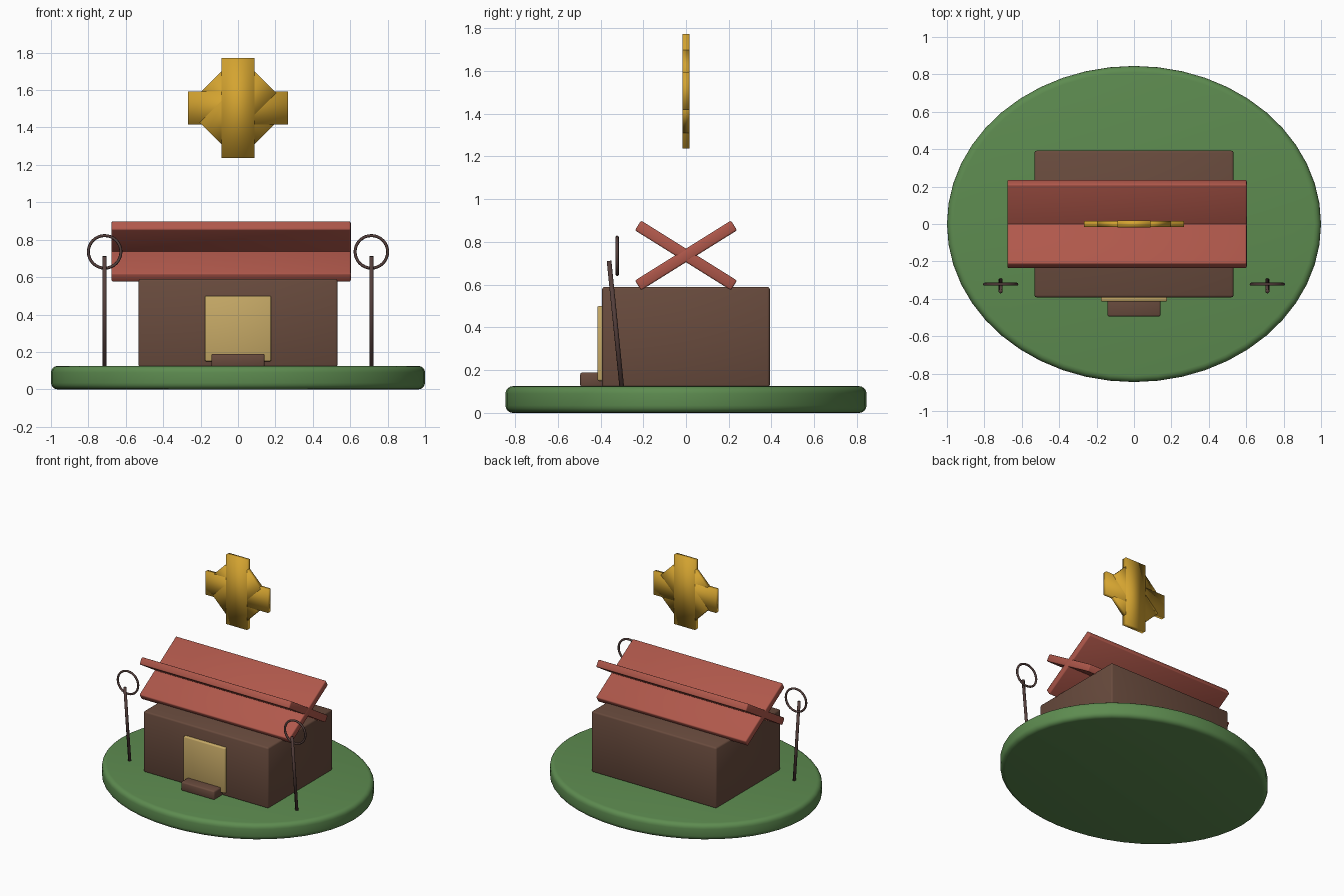
import bpy
from math import radians, pi

if "Cube" in bpy.data.objects:
    bpy.data.objects.remove(bpy.data.objects["Cube"], do_unlink=True)


def material(name, rgb):
    mat = bpy.data.materials.new(name)
    mat.use_nodes = True
    colour = (*rgb, 1.0)
    mat.diffuse_color = colour
    mat.node_tree.nodes["Principled BSDF"].inputs["Base Color"].default_value = colour
    return mat


grass = material("grass green", (0.11, 0.26, 0.08))
wood = material("brown wood", (0.14, 0.07, 0.047))
dark = material("dark wood", (0.09, 0.05, 0.045))
red = material("roof red", (0.43, 0.097, 0.07))
cream = material("door cream", (0.57, 0.40, 0.135))
gold = material("gold", (0.66, 0.37, 0.03))


def finish(name, mat, bevel=0.0, segments=2):
    """Name, colour, soften and smooth the active object."""
    obj = bpy.context.object
    obj.name = name
    obj.data.materials.append(mat)
    bpy.ops.object.transform_apply(location=False, rotation=False, scale=True)
    if bevel:
        mod = obj.modifiers.new("soft edges", 'BEVEL')
        mod.width = bevel
        mod.segments = segments
        mod.limit_method = 'ANGLE'
    bpy.ops.object.shade_smooth()
    return obj


def box(name, size, centre, mat, bevel=0.0, rotation=(0, 0, 0)):
    bpy.ops.mesh.primitive_cube_add(size=1, location=centre, rotation=rotation)
    bpy.context.object.scale = size
    return finish(name, mat, bevel)


# Oval ground
bpy.ops.mesh.primitive_cylinder_add(vertices=48, radius=1, depth=0.125, location=(0, 0, 0.0625))
bpy.context.object.scale = (1, 0.845, 1)
finish("ground", grass, 0.035, 4)

# House body, door and step
box("house_walls", (1.065, 0.785, 0.47), (0, 0, 0.355), wood, 0.012)
box("door", (0.355, 0.04, 0.35), (0, -0.395, 0.325), cream, 0.008)
box("door_step", (0.285, 0.12, 0.07), (0, -0.435, 0.155), wood, 0.01)

# Two crossed roof slabs
for name, angle, length in (("roof_slab_front", 32, 1.28), ("roof_slab_back", -32, 1.278)):
    box(name, (length, 0.53, 0.054), (-0.037, 0, 0.737), red, 0.008,
        (radians(angle), 0, 0))

# Floating star: long upright and level bars with shorter diagonals between
for i, name in enumerate(("upright", "rising", "level", "falling")):
    diagonal = i % 2
    box("star_bar_" + name, (0.177, 0.035 - 0.001 * i, 0.4 if diagonal else 0.535),
        (0, 0, 1.505), gold, rotation=(0, i * pi / 4, 0))

# Leaning posts with rings
for side, x in (("left", 0.713), ("right", -0.713)):
    bpy.ops.mesh.primitive_cylinder_add(vertices=12, radius=0.011, depth=0.6,
                                        location=(x, -0.33, 0.413), rotation=(0.1, 0, 0))
    finish(side + "_post", dark)
    bpy.ops.mesh.primitive_torus_add(major_radius=0.087, minor_radius=0.008,
                                     major_segments=32, minor_segments=8,
                                     location=(x, -0.322, 0.735), rotation=(pi / 2, 0, 0))
    finish(side + "_ring", dark)
